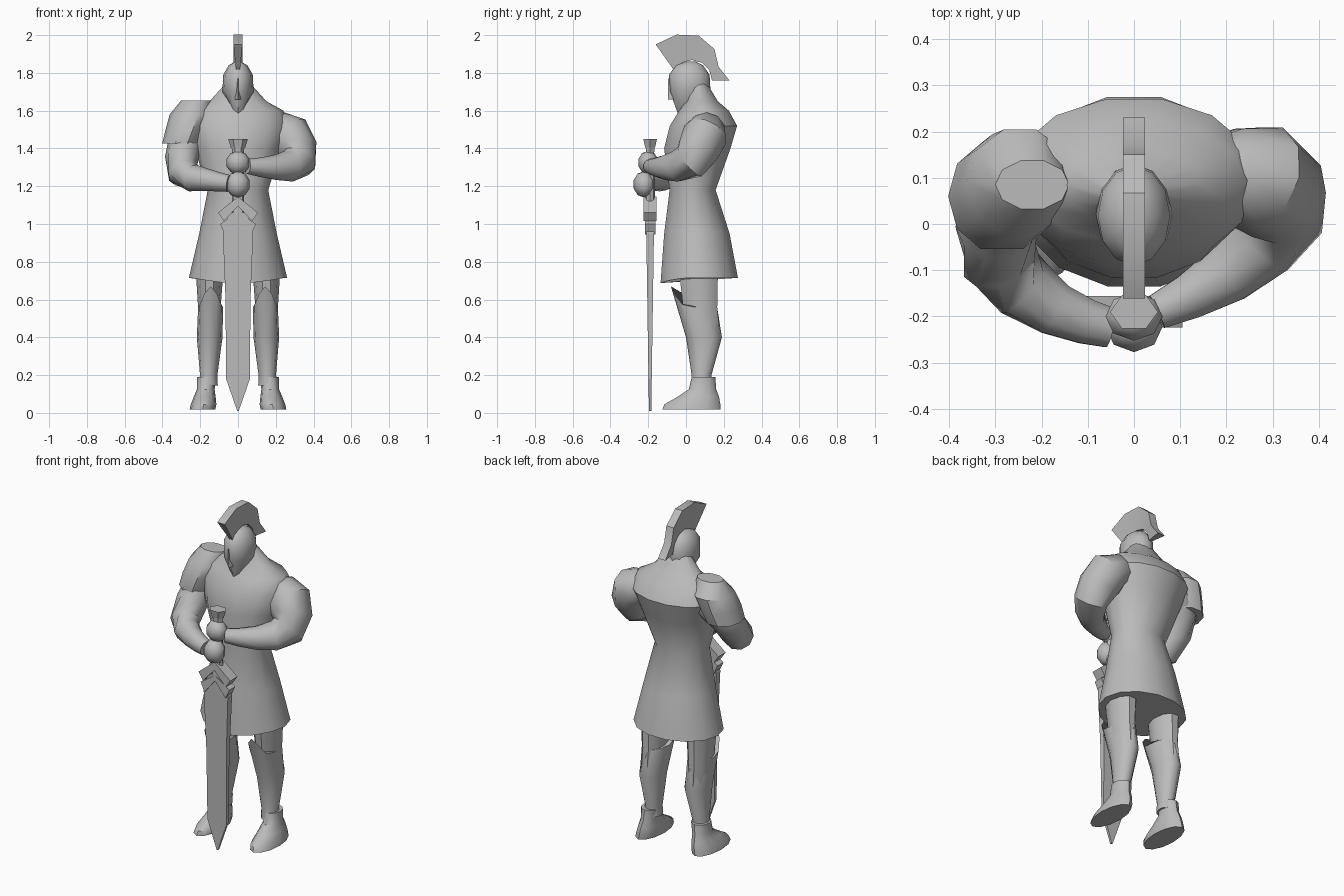
import bpy, bmesh, math
from mathutils import Vector

cube = bpy.data.objects.get("Cube")
if cube:
    bpy.data.objects.remove(cube, do_unlink=True)

grey = bpy.data.materials.new("plain_grey")
grey.use_nodes = True
grey.diffuse_color = (0.5, 0.5, 0.5, 1)
grey.node_tree.nodes["Principled BSDF"].inputs["Base Color"].default_value = grey.diffuse_color


def finish(name, bm, smooth, mirror):
    bmesh.ops.recalc_face_normals(bm, faces=bm.faces)
    mesh = bpy.data.meshes.new(name)
    bm.to_mesh(mesh)
    bm.free()
    mesh.materials.append(grey)
    obj = bpy.data.objects.new(name, mesh)
    bpy.context.collection.objects.link(obj)
    if mirror:
        obj.modifiers.new("Mirror", "MIRROR")
    bpy.ops.object.select_all(action="DESELECT")
    obj.select_set(True)
    bpy.context.view_layer.objects.active = obj
    bpy.ops.object.shade_smooth_by_angle(angle=math.radians(smooth))


def skin(name, rings, smooth=40, mirror=False):
    """Join rings of points into a closed skin."""
    bm = bmesh.new()
    loops = [[bm.verts.new(point) for point in ring] for ring in rings]
    for low, high in zip(loops, loops[1:]):
        for i in range(len(low)):
            j = (i + 1) % len(low)
            bm.faces.new((low[i], low[j], high[j], high[i]))
    bm.faces.new(loops[0])
    bm.faces.new(loops[-1])
    finish(name, bm, smooth, mirror)


def circle(sides):
    angles = [math.tau * i / sides for i in range(sides)]
    return [(math.cos(a), math.sin(a)) for a in angles]


def loft(name, rings, sides=12, start_x=0, end_x=0, front_start=0, front_end=0, **options):
    """Stacked ovals given as height, half width, front and back.
    The first and last ring may rise or fall towards the front."""
    rows = []
    for index, (z, width, front, back) in enumerate(rings):
        t = index / (len(rings) - 1)
        lift = front_start if t == 0 else front_end if t == 1 else 0
        x = start_x + (end_x - start_x) * t
        middle, depth = (front + back) / 2, (back - front) / 2
        rows.append([(x + width * c, middle + depth * s, z + lift * max(0, -s) ** 3)
                     for c, s in circle(sides)])
    skin(name, rows, **options)


def limb(name, path, sides=10):
    """Round limb through x, y, z, radius points, eased between them."""
    keys = [Vector(key) for key in path]
    padded = [keys[0]] + keys + [keys[-1]]
    eased = [keys[0]]
    for before, a, b, after in zip(padded, padded[1:], padded[2:], padded[3:]):
        eased += [(a + b) * 0.5625 - (before + after) * 0.0625, b]
    rows = []
    for i, key in enumerate(eased):
        along = (eased[min(i + 1, len(eased) - 1)] - eased[max(i - 1, 0)]).to_3d()
        across = along.cross(Vector((0, 1, 0))).normalized()
        other = along.normalized().cross(across)
        rows.append([key.to_3d() + key.w * (across * c + other * s) for c, s in circle(sides)])
    skin(name, rows)


def ball(name, centre, size):
    bm = bmesh.new()
    bmesh.ops.create_uvsphere(bm, u_segments=8, v_segments=5, radius=1)
    bmesh.ops.scale(bm, vec=size, verts=bm.verts)
    bmesh.ops.translate(bm, vec=centre, verts=bm.verts)
    finish(name, bm, 50, False)


SWORD_Y = -0.19


def post(name, bottom, top, low_radius, high_radius, sides):
    """Upright tapered rod on the sword's axis."""
    loft(name, [(z, r, SWORD_Y - r * 0.8, SWORD_Y + r * 0.8)
                for z, r in ((bottom, low_radius), (top, high_radius))], sides=sides)


# Tunic and upper body
loft("tunic_body", [
    (.715, .26, -.14, .28), (.95, .205, -.12, .235), (1.18, .16, -.09, .16),
    (1.4, .23, -.12, .24), (1.52, .27, -.09, .275), (1.6, .24, -.04, .23),
    (1.65, .15, 0, .17), (1.75, .06, .02, .11)], sides=14, front_start=-.03)

# Helmet with a low chin and a nose guard
loft("helmet", [
    (1.635, .045, -.04, .1), (1.7, .083, -.085, .13), (1.79, .078, -.09, .125),
    (1.84, .05, -.055, .09), (1.86, .015, 0, .05)], front_start=-.06)
loft("nose_guard", [(1.66, .016, -.095, -.04), (1.77, .007, -.095, -.05)], sides=4, smooth=10)

# Crest fanned around the top of the helmet, thinner along its lower edge
rows = []
for step, reach in enumerate((.27, .255, .24, .205, .16, .2)):
    t = 1 - step / 5
    row = []
    for radius, sweep, half in ((reach, 135, .024), (.108, 150, .01)):
        angle = math.radians(sweep * t)
        y, z = .03 + radius * math.cos(angle), 1.76 + radius * math.sin(angle)
        row += [(-half, y, z), (half, y, z)]
    rows.append([row[0], row[1], row[3], row[2]])
skin("helmet_crest", rows, smooth=30)

# Arms folded over the sword
limb("left_arm", [
    (.17, .11, 1.5, .08), (.27, .1, 1.47, .12), (.315, .02, 1.33, .1),
    (.2, -.11, 1.3, .067), (.05, -.19, 1.305, .04)])
limb("right_arm", [
    (-.2, .1, 1.52, .09), (-.28, .06, 1.44, .09), (-.29, -.08, 1.27, .085),
    (-.17, -.185, 1.235, .06), (-.05, -.225, 1.215, .045)])
ball("left_hand", (0, -.2, 1.325), (.065, .055, .062))
ball("right_hand", (0, -.222, 1.21), (.065, .058, .07))

# Shoulder guard on the right arm only
loft("shoulder_guard", [
    (1.425, .102, -.06, .18), (1.5, .11, -.06, .2), (1.58, .115, -.03, .21),
    (1.655, .08, .03, .14)], sides=10, start_x=-.3, end_x=-.22)

# Legs, greaves and boots
loft("legs", [
    (.16, .04, .045, .12), (.4, .06, .01, .185), (.56, .06, -.02, .17),
    (.78, .075, -.045, .175)], sides=10, start_x=.155, end_x=.15, mirror=True)
loft("greaves", [
    (.145, .053, .025, .14), (.2, .046, .03, .135), (.4, .068, 0, .19),
    (.56, .066, -.08, .165)], start_x=.16, end_x=.145, front_end=.11, mirror=True)
loft("boots", [
    (.018, .068, -.125, .182), (.045, .068, -.115, .182), (.085, .058, -.045, .175),
    (.125, .047, .015, .16), (.19, .052, .03, .155)], start_x=.188, end_x=.165, mirror=True)

# Sword blade, thicker towards the grip
rows = []
for z, half in ((.01, .004), (.18, .063), (.6, .066), (.95, .08), (1.06, .05)):
    thick = .006 + .015 * z
    rows.append([(x, SWORD_Y + y, z) for x, y in
                 ((-half, -thick), (half, -thick), (half, thick), (-half, thick))])
skin("sword_blade", rows, smooth=10)

# Grip, pommel and downswept guard
post("sword_grip", 1.05, 1.4, .034, .026, 8)
post("pommel_collar", 1.36, 1.41, .03, .034, 6)
post("sword_pommel", 1.405, 1.45, .038, .052, 6)
for name, half, outline in (
        ("sword_guard", .034, ((0, 1.145), (.105, 1.06), (.075, 1.015), (0, 1.095))),
        ("guard_points", .028, ((0, 1.06), (.095, 1), (.07, .945), (0, 1.03)))):
    skin(name, [[(x, SWORD_Y + side, z) for x, z in outline] for side in (-half, half)],
         smooth=10, mirror=True)
